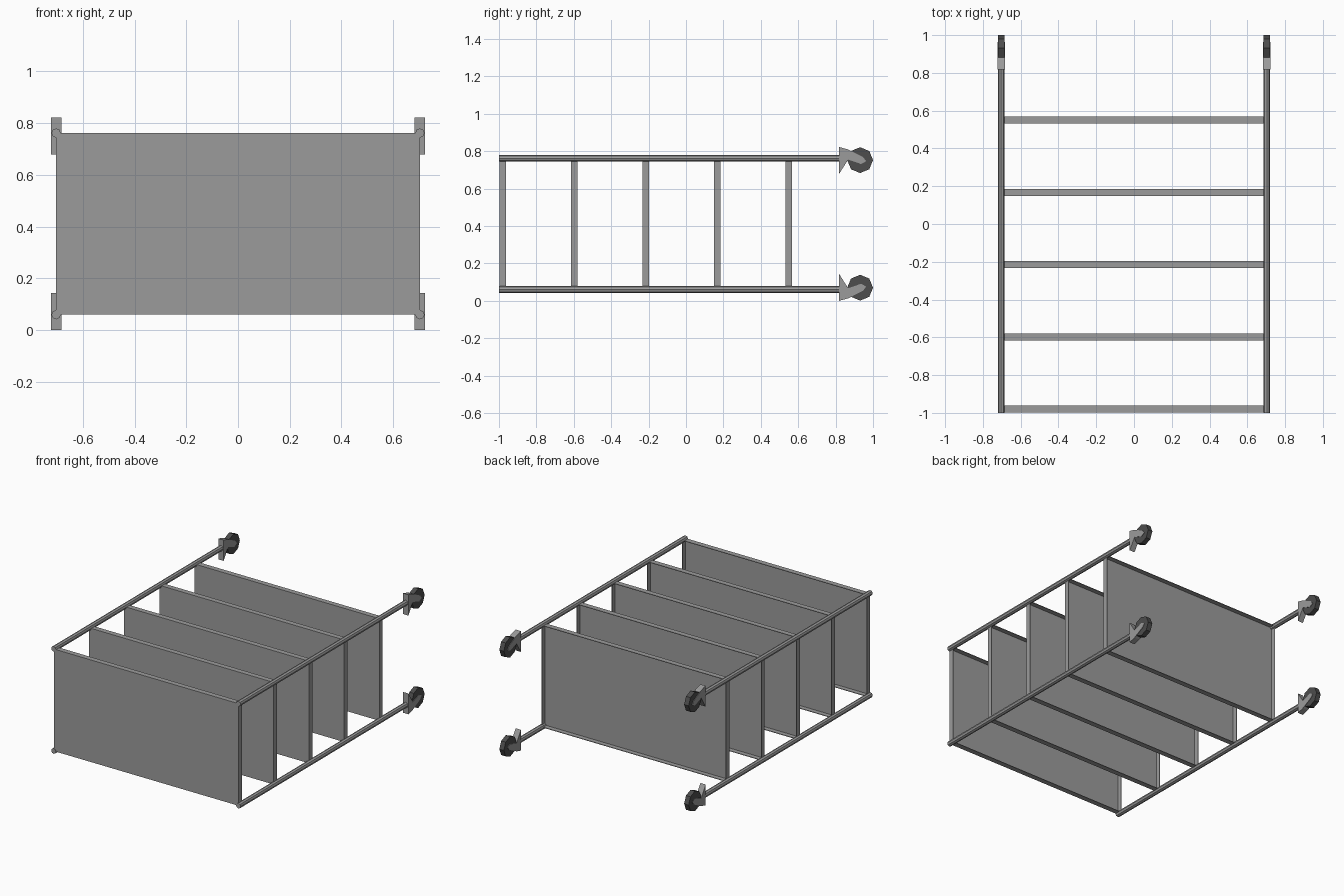
import bpy, bmesh, math
from mathutils import Matrix

if "Cube" in bpy.data.objects:
    bpy.data.objects.remove(bpy.data.objects["Cube"])

def material(name, v):
    m = bpy.data.materials.new(name)
    m.diffuse_color = (v, v, v, 1)
    m.use_nodes = True
    m.node_tree.nodes["Principled BSDF"].inputs["Base Color"].default_value = m.diffuse_color
    return m

metal = material("grey metal", 0.33)
rubber = material("dark rubber", 0.075)

PX, ZC, PZ = 0.703, 0.411, 0.351      # post x, mid height, post offset from mid height

def finish(name, bm, mat):
    bmesh.ops.recalc_face_normals(bm, faces=bm.faces)
    me = bpy.data.meshes.new(name)
    bm.to_mesh(me)
    bm.free()
    me.materials.append(mat)
    ob = bpy.data.objects.new(name, me)
    bpy.context.collection.objects.link(ob)
    return ob

def cylinder(name, mat, r, depth, sides, centre, rot, spin=0):
    bm = bmesh.new()
    bmesh.ops.create_cone(bm, cap_ends=True, segments=sides, radius1=r, radius2=r, depth=depth,
                          matrix=Matrix.Translation(centre) @ rot @ Matrix.Rotation(spin, 4, 'Z'))
    return finish(name, bm, mat)

def add_box(bm, x0, x1, y0, y1, z0, z1):
    m = Matrix.Translation(((x0+x1)/2, (y0+y1)/2, (z0+z1)/2)) @ Matrix.Diagonal((x1-x0, y1-y0, z1-z0, 1))
    bmesh.ops.create_cube(bm, size=1, matrix=m)

# shelves: thin pans with a lip turned towards +y
t, lip = 0.004, 0.036
z0, z1 = ZC - PZ, ZC + PZ
for i in range(5):
    y = -0.998 + 0.3825 * i
    bm = bmesh.new()
    add_box(bm, -PX, PX, y, y + t, z0, z1)
    for a, b in ((-PX, -PX + t), (PX - t, PX)):
        add_box(bm, a, b, y + t, y + lip, z0, z1)
    for a, b in ((z0, z0 + t), (z1 - t, z1)):
        add_box(bm, -PX + t, PX - t, y + t, y + lip, a, b)
    finish(f"shelf_{i + 1}", bm, metal)

along_y = Matrix.Rotation(math.pi / 2, 4, 'X')
along_x = Matrix.Rotation(math.pi / 2, 4, 'Y')
# caster fork outline: (y, height away from mid height)
fork = [(0.819, 0.411), (0.867, 0.398), (0.947, 0.357), (0.963, 0.335),
        (0.936, 0.320), (0.867, 0.344), (0.819, 0.268)]

for sx, side in ((-1, "left"), (1, "right")):
    for sz, level in ((-1, "lower"), (1, "upper")):
        x, tag = sx * PX, f"{level}_{side}"
        # post
        cylinder("post_" + tag, metal, 0.018, 1.84, 8, (x, -0.08, ZC + sz * PZ), along_y)
        # wheel
        cylinder("wheel_" + tag, rubber, 0.069, 0.034, 8, (x, 0.931, ZC + sz * 0.341), along_x)
        # fork
        bm = bmesh.new()
        ends = [[bm.verts.new((x + dx, y, ZC + sz * h)) for y, h in fork] for dx in (-0.02, 0.02)]
        bm.faces.new(ends[0])
        bm.faces.new(ends[1])
        n = len(fork)
        for k in range(n):
            j = (k + 1) % n
            bm.faces.new((ends[0][k], ends[0][j], ends[1][j], ends[1][k]))
        finish("caster_fork_" + tag, bm, metal)
